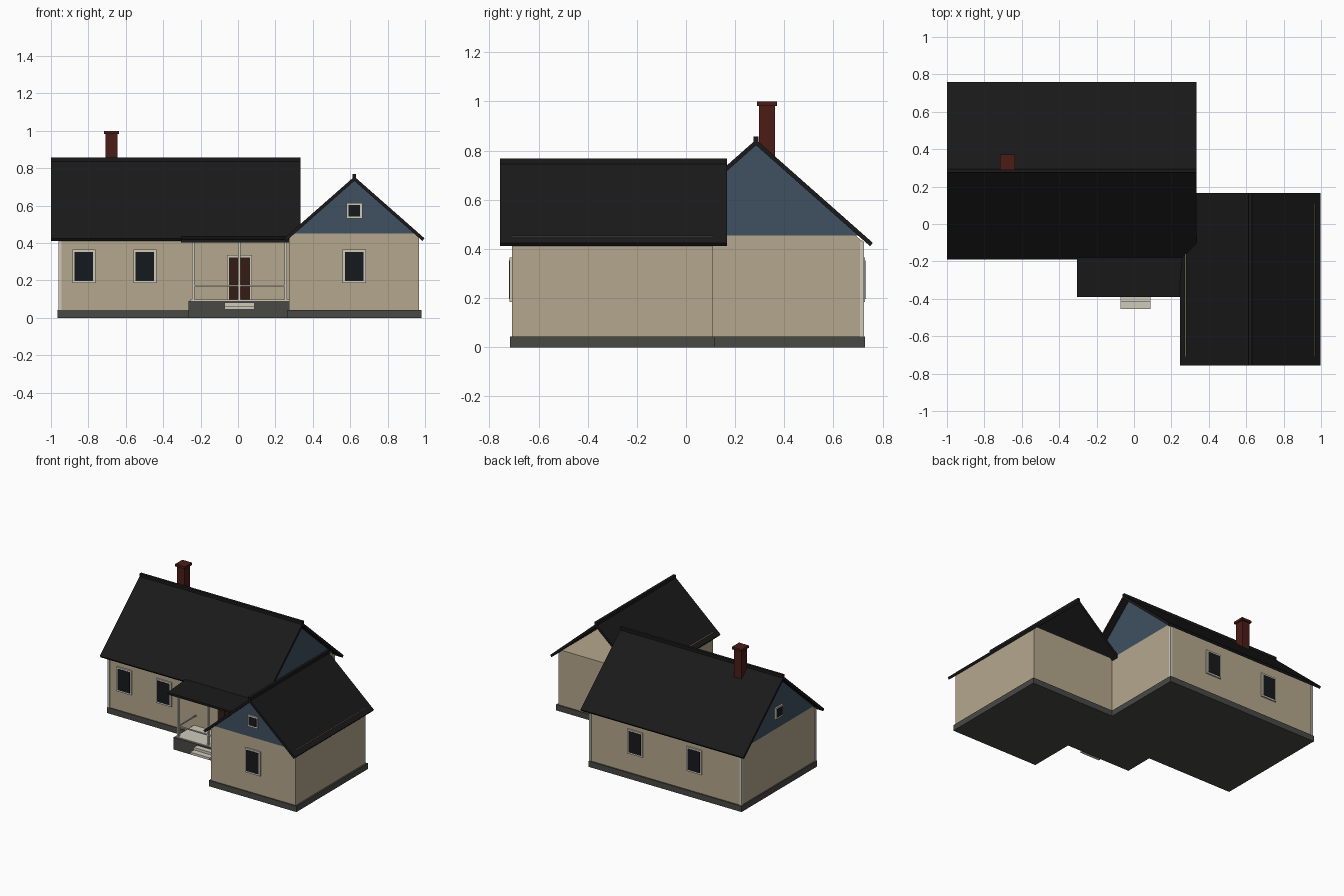
import bpy

if "Cube" in bpy.data.objects:
    bpy.data.objects.remove(bpy.data.objects["Cube"])


def material(name, rgb):
    m = bpy.data.materials.new(name)
    m.diffuse_color = (*rgb, 1)
    m.use_nodes = True
    m.node_tree.nodes["Principled BSDF"].inputs["Base Color"].default_value = m.diffuse_color
    return m


WALL = material("tan_siding", (0.46, 0.39, 0.27))
BLUE = material("blue_gable", (0.05, 0.08, 0.12))
ROOF = material("black_shingle", (0.010, 0.010, 0.010))
STONE = material("grey_foundation", (0.065, 0.065, 0.06))
TRIM = material("light_trim", (0.62, 0.59, 0.50))
GLASS = material("dark_glass", (0.008, 0.010, 0.012))
DOOR = material("brown_door", (0.035, 0.012, 0.008))
BRICK = material("red_brick", (0.07, 0.012, 0.008))


def mesh_object(name, verts, faces, mat):
    me = bpy.data.meshes.new(name)
    me.from_pydata(verts, [], faces)
    me.materials.append(mat)
    ob = bpy.data.objects.new(name, me)
    bpy.context.collection.objects.link(ob)
    # consistent outward normals
    import bmesh
    bm = bmesh.new()
    bm.from_mesh(me)
    bmesh.ops.recalc_face_normals(bm, faces=bm.faces)
    bm.to_mesh(me)
    bm.free()
    return ob


def prism(name, profile, axis, a, b, mat):
    """Extrude a (horizontal, z) profile along x or y from a to b."""
    def place(p, t):
        return (t, p[0], p[1]) if axis == "x" else (p[0], t, p[1])
    n = len(profile)
    verts = [place(p, t) for t in (a, b) for p in profile]
    faces = [tuple(range(n)), tuple(range(2 * n - 1, n - 1, -1))]
    faces += [(i, (i + 1) % n, n + (i + 1) % n, n + i) for i in range(n)]
    return mesh_object(name, verts, faces, mat)


def box(name, x0, x1, y0, y1, z0, z1, mat):
    return prism(name, [(x0, z0), (x1, z0), (x1, z1), (x0, z1)], "y", y0, y1, mat)


def gable_roof(name, axis, a, b, c, half, eave, ridge):
    """Thin inverted V roof with a small ridge cap."""
    prism(name, [(c - half, eave), (c, ridge), (c + half, eave),
                 (c + half - 0.011, eave - 0.014), (c, ridge - 0.023),
                 (c - half + 0.011, eave - 0.014)], axis, a, b, ROOF)
    prism(name + "_ridge_cap", [(c - 0.01, ridge - 0.015), (c + 0.01, ridge - 0.015),
                                (c + 0.01, ridge + 0.013), (c - 0.01, ridge + 0.013)],
          axis, a, b, ROOF)


def window(name, axis, wall, out, c, w, z0, z1, border=0.012):
    """Frame and pane on a wall; axis is the wall normal, out its sign."""
    for part, inset, depth, mat in (("frame", 0, 0.010, TRIM), ("pane", border, 0.013, GLASS)):
        u0, u1 = c - w / 2 + inset, c + w / 2 - inset
        prism(f"{name}_{part}", [(u0, z0 + inset), (u1, z0 + inset),
                                 (u1, z1 - inset), (u0, z1 - inset)],
              axis, wall - out * 0.01, wall + out * depth, mat)


# main house
box("main_foundation", -0.965, 0.29, -0.157, 0.728, 0, 0.043, STONE)
box("main_walls", -0.955, 0.283, -0.15, 0.718, 0.04, 0.435, WALL)
for side, a, b in (("left", -0.955, -0.94), ("right", 0.268, 0.283)):
    prism(f"{side}_main_gable_wall", [(-0.15, 0.43), (0.718, 0.43), (0.69, 0.455), (-0.122, 0.455)],
          "x", a, b, WALL)
    prism(f"{side}_main_gable", [(-0.13, 0.455), (0.70, 0.455), (0.285, 0.827)], "x", a, b, BLUE)
gable_roof("main_roof", "x", -1.0, 0.333, 0.285, 0.475, 0.425, 0.845)

# corner boards on the main house
for i, (x, y) in enumerate([(-0.952, -0.147), (-0.952, 0.716), (0.28, 0.716)]):
    box(f"corner_board_{i}", x - 0.008, x + 0.008, y - 0.008, y + 0.008, 0.043, 0.43, TRIM)

# front wing; its attic is open at the back
box("wing_foundation", 0.263, 0.981, -0.717, 0.118, 0, 0.043, STONE)
box("wing_walls", 0.273, 0.969, -0.708, 0.11, 0.04, 0.452, WALL)
prism("wing_gable", [(0.282, 0.452), (0.962, 0.452), (0.622, 0.738)], "y", -0.708, -0.695, BLUE)
gable_roof("wing_roof", "y", -0.757, 0.167, 0.622, 0.375, 0.425, 0.755)

# windows
for i, x in enumerate((-0.824, -0.498)):
    window(f"front_window_{i}", "y", -0.15, -1, x, 0.124, 0.185, 0.365)
for i, x in enumerate((-0.09, -0.573)):
    window(f"back_window_{i}", "y", 0.718, 1, x, 0.124, 0.185, 0.365)
window("wing_window", "y", -0.708, -1, 0.622, 0.124, 0.185, 0.365)
window("wing_attic_window", "y", -0.708, -1, 0.622, 0.085, 0.53, 0.615)
window("left_attic_window", "x", -0.955, -1, 0.285, 0.085, 0.53, 0.615)

# double front door
box("door_frame", -0.06, 0.075, -0.16, -0.14, 0.095, 0.335, TRIM)
for i, x in enumerate((-0.048, 0.009)):
    box(f"door_leaf_{i}", x, x + 0.054, -0.164, -0.14, 0.095, 0.322, DOOR)

# porch
box("porch_base", -0.265, 0.275, -0.375, -0.14, 0, 0.09, STONE)
box("porch_deck", -0.255, 0.273, -0.368, -0.14, 0.09, 0.097, TRIM)
prism("porch_roof", [(-0.39, 0.402), (-0.39, 0.418), (-0.14, 0.437), (-0.14, 0.421)],
      "x", -0.305, 0.28, ROOF)
for i, x in enumerate((-0.24, 0.006, 0.255)):
    box(f"porch_post_{i}", x - 0.007, x + 0.007, -0.362, -0.348, 0.095, 0.41, TRIM)
box("porch_front_rail", -0.24, 0.255, -0.359, -0.351, 0.168, 0.176, TRIM)
box("porch_side_rail", -0.244, -0.236, -0.355, -0.15, 0.168, 0.176, TRIM)

# front steps
box("upper_step", -0.073, 0.087, -0.415, -0.37, 0.064, 0.082, TRIM)
box("lower_step", -0.073, 0.087, -0.455, -0.37, 0.045, 0.062, TRIM)

# chimney
box("chimney", -0.708, -0.645, 0.297, 0.362, 0.70, 0.99, BRICK)
box("chimney_cap", -0.716, -0.636, 0.288, 0.371, 0.982, 1.0, BRICK)
